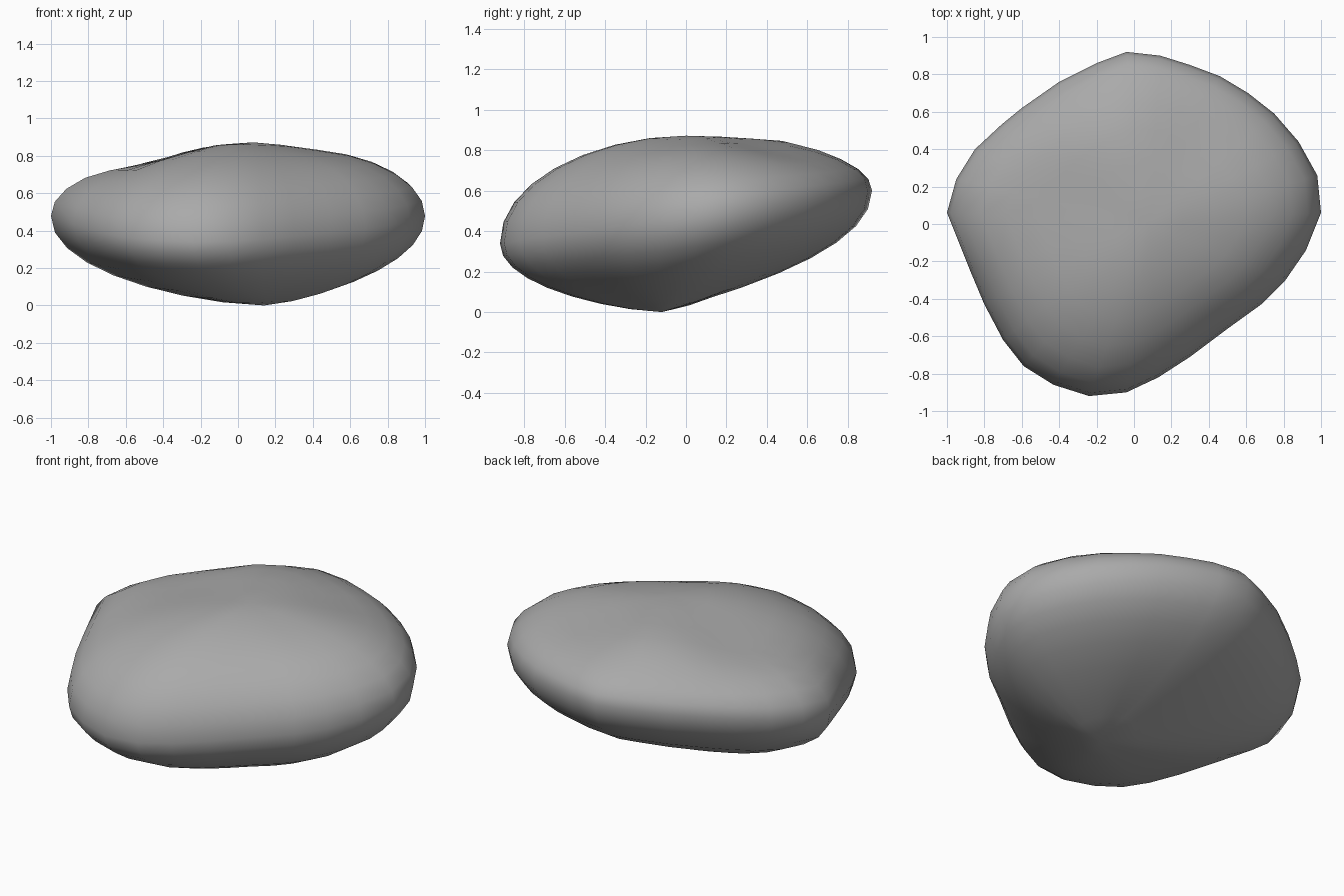
import bpy, bmesh, math

if "Cube" in bpy.data.objects:
    bpy.data.objects.remove(bpy.data.objects["Cube"])

# Plan outline of the boulder, seen from above
OUTLINE = [(-1, .06), (-.95, .24), (-.85, .40), (-.71, .53), (-.6, .62), (-.4, .76),
           (-.2, .86), (-.04, .92), (.14, .90), (.3, .85), (.46, .79), (.61, .7),
           (.75, .59), (.88, .44), (.98, .26), (1, .06), (.92, -.14), (.81, -.3),
           (.68, -.43), (.5, -.56), (.3, -.71), (.13, -.82), (-.04, -.9), (-.24, -.92),
           (-.43, -.86), (-.59, -.76), (-.7, -.62), (-.8, -.43), (-.88, -.24)]
TOP = (.08, 0, .875)       # crown
BOTTOM = (.14, -.12, 0)    # lowest point
# Gentle lumps and dents on the upper side: x, y, height, radius
LUMPS = [(-.2, .52, .04, .22), (-.5, .08, -.06, .27), (.38, .45, -.035, .25),
         (.38, -.05, -.02, .2)]
STEPS = 8                  # rings per half


def facing(a, deg):
    """1 when direction a points to deg, fading to 0 at right angles."""
    return max(0, math.cos(a - math.radians(deg)))


def ring_point(x, y, t, pole, upper):
    """Point on a rounded shell between the rim (t=0) and a pole (t=1)."""
    a = math.atan2(y, x)
    r = math.cos(t * math.pi / 2)
    rim = .47 + .142 * y                       # rim rises toward the back
    if upper:
        p = 2 - .3 * facing(a, 165) - .25 * facing(a, -65)
    else:
        p = 1.6 - .6 * facing(a, 80) - .25 * facing(a, -40)   # flat undercut at the back
    k = max(0, 1 - r ** p) ** .48
    w = 1 - r
    px, py = x * r + pole[0] * w, y * r + pole[1] * w
    pz = rim + (pole[2] - rim) * k
    if upper:
        for lx, ly, h, s in LUMPS:
            pz += h * k * math.exp(-((px - lx) ** 2 + (py - ly) ** 2) / s ** 2)
    return (px, py, pz)


# Boulder: rim ring, then rings closing on the crown and the underside
bm = bmesh.new()
n = len(OUTLINE)
rim = [bm.verts.new(ring_point(x, y, 0, TOP, True)) for x, y in OUTLINE]
for pole, upper in ((TOP, True), (BOTTOM, False)):
    prev = rim
    for s in range(1, STEPS):
        cur = [bm.verts.new(ring_point(x, y, s / STEPS, pole, upper)) for x, y in OUTLINE]
        for i in range(n):
            j = (i + 1) % n
            bm.faces.new((prev[i], prev[j], cur[j], cur[i]))
        prev = cur
    tip = bm.verts.new(ring_point(0, 0, 1, pole, upper))
    for i in range(n):
        bm.faces.new((prev[i], prev[(i + 1) % n], tip))
bmesh.ops.recalc_face_normals(bm, faces=bm.faces)
for f in bm.faces:
    f.smooth = True

mesh = bpy.data.meshes.new("boulder")
bm.to_mesh(mesh)
bm.free()
boulder = bpy.data.objects.new("boulder", mesh)
bpy.context.collection.objects.link(boulder)

stone = bpy.data.materials.new("grey stone")
stone.diffuse_color = (.4, .4, .4, 1)
stone.use_nodes = True
stone.node_tree.nodes["Principled BSDF"].inputs["Base Color"].default_value = stone.diffuse_color
mesh.materials.append(stone)
